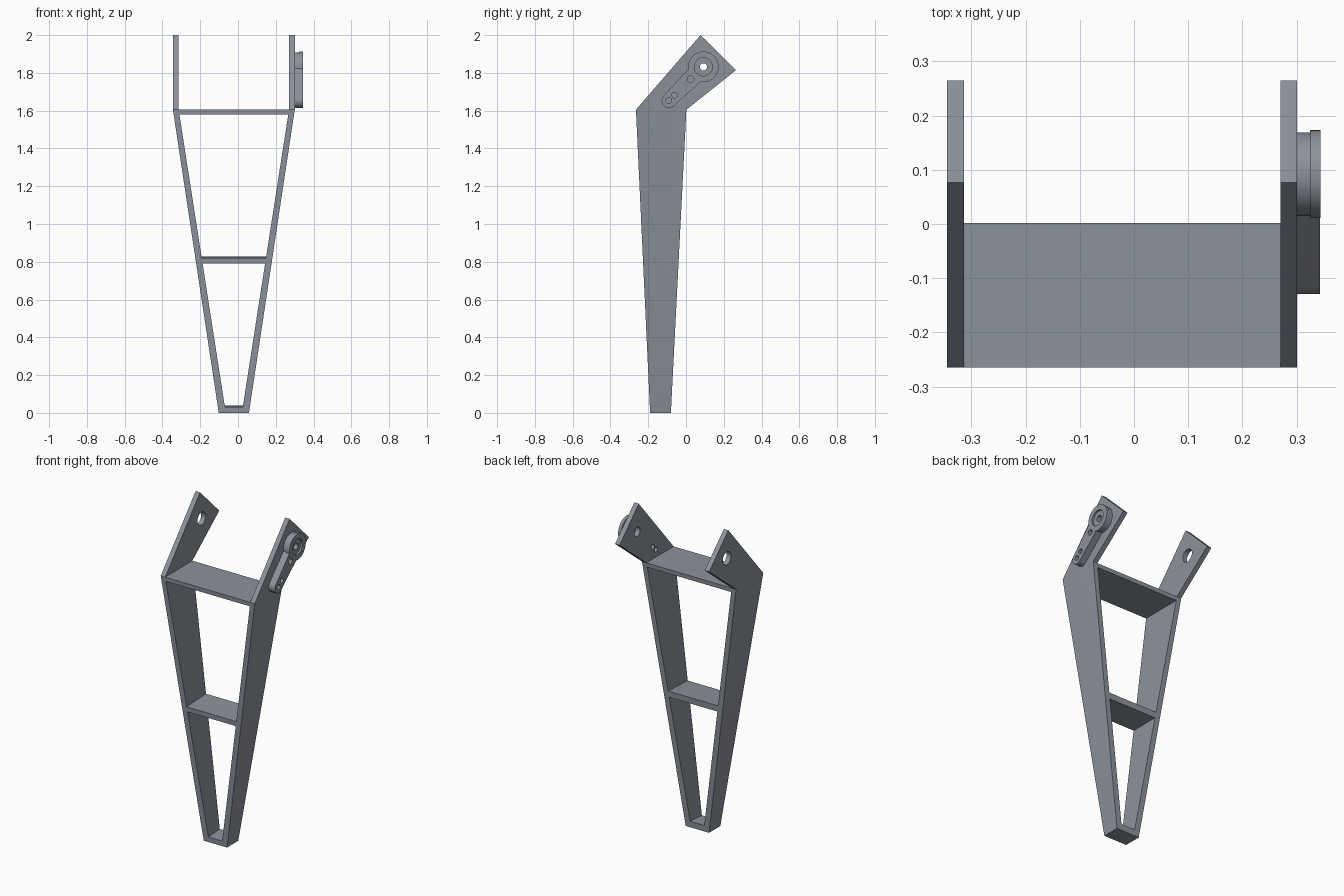
import bpy, bmesh, math
from mathutils import Vector

if "Cube" in bpy.data.objects:
    bpy.data.objects.remove(bpy.data.objects["Cube"])

CX = -0.022                      # centre line of the bracket
HEAD = (0.092, 1.832)            # pivot axis (y, z)
TIP = (-0.091, 1.653)            # small end of the horn
BEND = 1.605                     # height where the side plates bend

# dark blue-grey finish for every part
finish = bpy.data.materials.new("dark_grey")
finish.diffuse_color = (0.262, 0.287, 0.33, 1)
finish.use_nodes = True
finish.node_tree.nodes["Principled BSDF"].inputs["Base Color"].default_value = finish.diffuse_color


def lerp(a, b, z):
    return a + (b - a) * z / BEND


def inner(z): return lerp(0.0425, 0.292, z)
def outer(z): return lerp(0.08, 0.3225, z)
def front(z): return lerp(-0.19, -0.265, z)
def back(z): return lerp(-0.08, 0.002, z)


def loft(name, rings):
    """Join equal-length closed rings and cap both ends."""
    bm = bmesh.new()
    rows = [[bm.verts.new(p) for p in r] for r in rings]
    n = len(rows[0])
    for a, b in zip(rows, rows[1:]):
        for i in range(n):
            j = (i + 1) % n
            bm.faces.new((a[i], a[j], b[j], b[i]))
    bm.faces.new(rows[0][::-1])
    bm.faces.new(rows[-1])
    bmesh.ops.recalc_face_normals(bm, faces=bm.faces[:])
    me = bpy.data.meshes.new(name)
    bm.to_mesh(me)
    bm.free()
    me.materials.append(finish)
    ob = bpy.data.objects.new(name, me)
    bpy.context.collection.objects.link(ob)
    return ob


def extrude_x(name, yz, x0, x1):
    return loft(name, [[(x, y, z) for y, z in yz] for x in (x0, x1)])


def circle(c, r, n=40):
    return [(c[0] + r * math.cos(2 * math.pi * i / n),
             c[1] + r * math.sin(2 * math.pi * i / n)) for i in range(n)]


def boolean(ob, tool, op='DIFFERENCE'):
    m = ob.modifiers.new("bool", 'BOOLEAN')
    m.operation, m.object, m.solver = op, tool, 'EXACT'
    bpy.context.view_layer.objects.active = ob
    bpy.ops.object.modifier_apply(modifier=m.name)
    bpy.data.objects.remove(tool)


def drill(ob, c, r, x0, x1):
    boolean(ob, extrude_x("cutter", circle(c, r), x0, x1))


def smooth(ob):
    bpy.ops.object.select_all(action='DESELECT')
    ob.select_set(True)
    bpy.context.view_layer.objects.active = ob
    bpy.ops.object.shade_smooth_by_angle(angle=math.radians(30))


# tapered side plates with the bent upper lug
def side_plate(name, s):
    levels = []
    for z in (0, BEND):
        levels.append((inner(z), outer(z), (front(z), z), (back(z), z)))
    levels.append((inner(BEND), outer(BEND), (0.077, 2.0), (0.265, 1.815)))
    return loft(name, [[(CX + s * i, *f), (CX + s * o, *f),
                        (CX + s * o, *b), (CX + s * i, *b)]
                       for i, o, f, b in levels])


left = side_plate("left_side_plate", -1)
right = side_plate("right_side_plate", 1)
drill(left, HEAD, 0.04, -0.5, 0)
drill(right, HEAD, 0.028, 0.1, 0.5)
SCREWS = [(TIP, 0.015), ((-0.06, 1.682), 0.015)]
for c, r in SCREWS:
    drill(right, c, r, 0.1, 0.5)


# cross bars, ending on the inner walls
def bar(name, z0, z1_front, z1_back):
    rings = []
    for s in (-1, 1):
        rings.append([(CX + s * inner(z), f(z), z) for f, z in
                      ((front, z0), (front, z1_front), (back, z1_back), (back, z0))])
    return loft(name, rings)


bar("top_cross_bar", 1.579, BEND, BEND)
bar("middle_cross_bar", 0.79, 0.82, 0.828)
bar("bottom_cross_bar", 0.0, 0.032, 0.038)

# pivot horn: rounded arm with a stepped, counterbored round head
X0, X1 = 0.3, 0.343
axis = Vector(HEAD) - Vector(TIP)
ang = math.atan2(axis.y, axis.x)


def cap(c, r, start, n=20):
    return [(c[0] + r * math.cos(start + math.pi * i / n),
             c[1] + r * math.sin(start + math.pi * i / n)) for i in range(n + 1)]


horn = extrude_x("pivot_horn", cap(TIP, 0.038, ang + math.pi / 2)
                 + cap(HEAD, 0.05, ang - math.pi / 2), X0, X1)
boolean(horn, extrude_x("base", circle(HEAD, 0.077, 48), X0, X1 - 0.008), 'UNION')
boolean(horn, extrude_x("rim", circle(HEAD, 0.081, 48), X0 + 0.025, X1 + 0.001), 'UNION')
drill(horn, HEAD, 0.048, X1 - 0.01, 0.5)
drill(horn, HEAD, 0.019, 0.1, 0.5)
for c, r in SCREWS + [((0.025, 1.768), 0.017)]:
    drill(horn, c, r, 0.1, 0.5)

for ob in (left, right, horn):
    smooth(ob)
